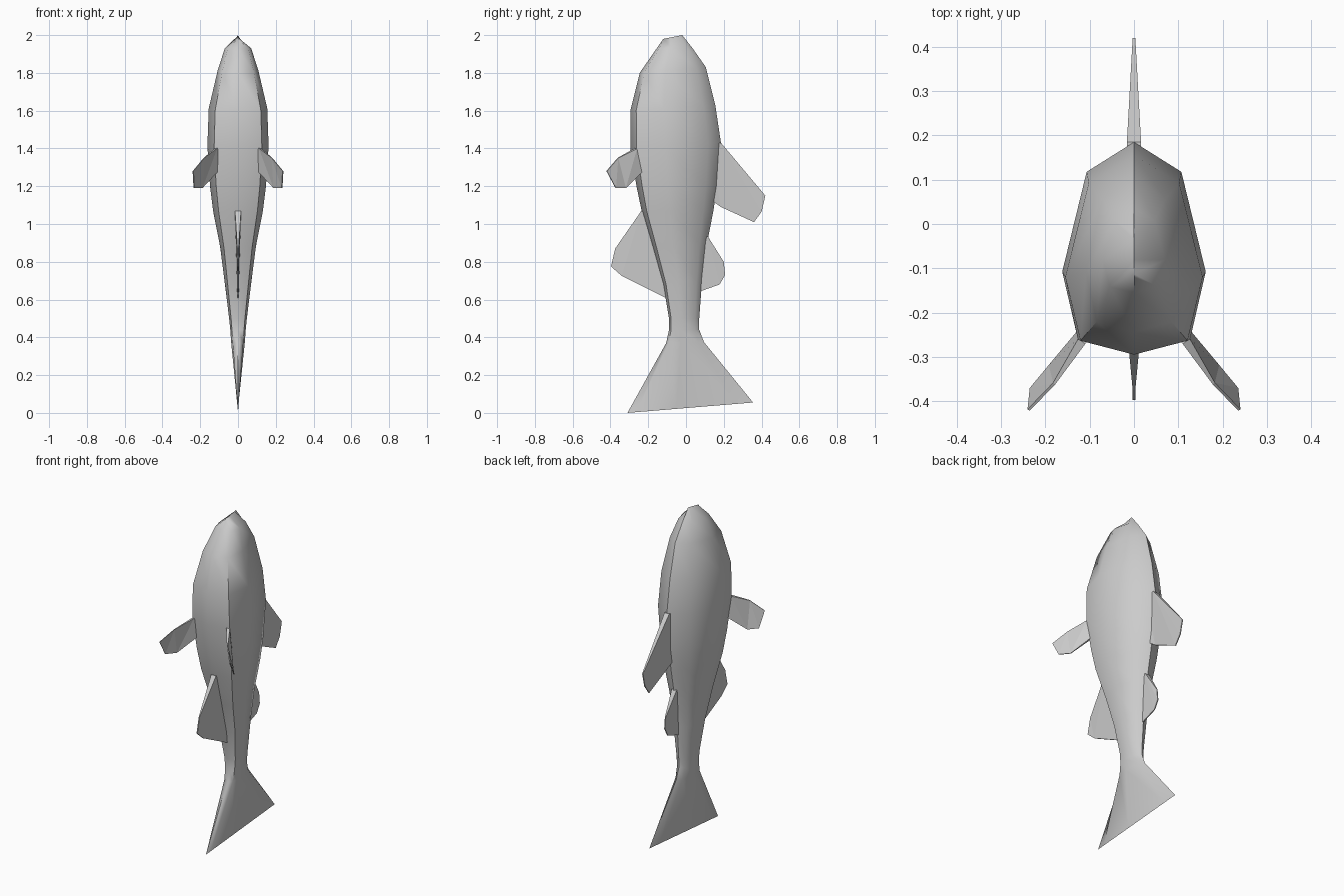
import bpy, bmesh
from mathutils import Vector

if "Cube" in bpy.data.objects:
    bpy.data.objects.remove(bpy.data.objects["Cube"])


def make_object(name, bm):
    bmesh.ops.remove_doubles(bm, verts=bm.verts, dist=0.0005)
    bmesh.ops.recalc_face_normals(bm, faces=bm.faces)
    mesh = bpy.data.meshes.new(name)
    bm.to_mesh(mesh)
    bm.free()
    obj = bpy.data.objects.new(name, mesh)
    bpy.context.collection.objects.link(obj)
    return obj


def smooth(obj, angle):
    bpy.ops.object.select_all(action='DESELECT')
    obj.select_set(True)
    bpy.context.view_layer.objects.active = obj
    bpy.ops.object.shade_smooth_by_angle(angle=angle)


def fin(name, points, normal, root, thick=0.016, rim=0.003):
    """Thin blade: thick at the root points, sharp at the rim."""
    bm = bmesh.new()
    n = Vector(normal).normalized()
    sides = []
    for s in (1, -1):
        sides.append([bm.verts.new(Vector(p) + n * s * (thick if i in root else rim))
                      for i, p in enumerate(points)])
    a, b = sides
    bm.faces.new(a)
    bm.faces.new(b[::-1])
    for i in range(len(a)):
        j = (i + 1) % len(a)
        bm.faces.new((a[i], b[i], b[j], a[j]))
    bmesh.ops.triangulate(bm, faces=[f for f in bm.faces if len(f.verts) > 4])
    return make_object(name, bm)


# Body and tail: rings of (belly y, belly z, back y, back z, half width)
rings = [
    (-0.12, 1.98, -0.02, 2.00, 0.0),
    (-0.155, 1.93, 0.035, 1.93, 0.07),
    (-0.245, 1.80, 0.105, 1.83, 0.108),
    (-0.295, 1.60, 0.155, 1.63, 0.155),
    (-0.295, 1.40, 0.185, 1.43, 0.162),
    (-0.262, 1.20, 0.165, 1.20, 0.148),
    (-0.235, 1.07, 0.145, 1.07, 0.132),
    (-0.175, 0.87, 0.112, 0.90, 0.095),
    (-0.12, 0.68, 0.085, 0.70, 0.070),
    (-0.09, 0.50, 0.070, 0.50, 0.047),
    (-0.09, 0.44, 0.070, 0.44, 0.041),
    (-0.105, 0.37, 0.095, 0.375, 0.036),
    (-0.31, 0.00, 0.355, 0.055, 0.0),
]
# Eight-sided section: (fraction from belly to back, fraction of width)
half = [(0, 0), (0.07, 0.78), (0.39, 1.0), (0.86, 0.66), (1, 0)]
section = half + [(v, -w) for v, w in half[3:0:-1]]
bm = bmesh.new()
loops = [[bm.verts.new((w * hw, y0 + (y1 - y0) * v, z0 + (z1 - z0) * v)) for v, w in section]
         for y0, z0, y1, z1, hw in rings]
for a, b in zip(loops, loops[1:]):
    for i in range(8):
        j = (i + 1) % 8
        bm.faces.new((a[i], a[j], b[j], b[i]))
smooth(make_object("body", bm), 1.0)


# Fins on the centre line
def centre_fin(name, outline, root):
    fin(name, [(0, y, z) for y, z in outline], (1, 0, 0), root)


centre_fin("dorsal_fin", [(0.12, 1.43), (0.185, 1.43), (0.42, 1.15), (0.40, 1.065),
                          (0.36, 1.01), (0.185, 1.09), (0.10, 1.15)], (0, 1, 6))
centre_fin("rear_dorsal_fin", [(0.06, 0.93), (0.115, 0.935), (0.20, 0.80), (0.207, 0.73),
                               (0.178, 0.68), (0.08, 0.645), (0.03, 0.65)], (0, 1, 6))
centre_fin("belly_fin", [(-0.18, 1.07), (-0.236, 1.07), (-0.375, 0.87), (-0.397, 0.775),
                         (-0.34, 0.725), (-0.10, 0.605), (-0.06, 0.65)], (0, 1, 6))

# Pair of pectoral fins
pectoral = [(0.118, -0.265, 1.40), (0.18, -0.36, 1.35), (0.238, -0.42, 1.28),
            (0.233, -0.372, 1.19), (0.19, -0.32, 1.19), (0.11, -0.235, 1.28), (0.085, -0.21, 1.36)]
obj = fin("pectoral_fins", pectoral, (0.8, 0.58, -0.15), (0, 5, 6), 0.01)
obj.modifiers.new("mirror", 'MIRROR')
